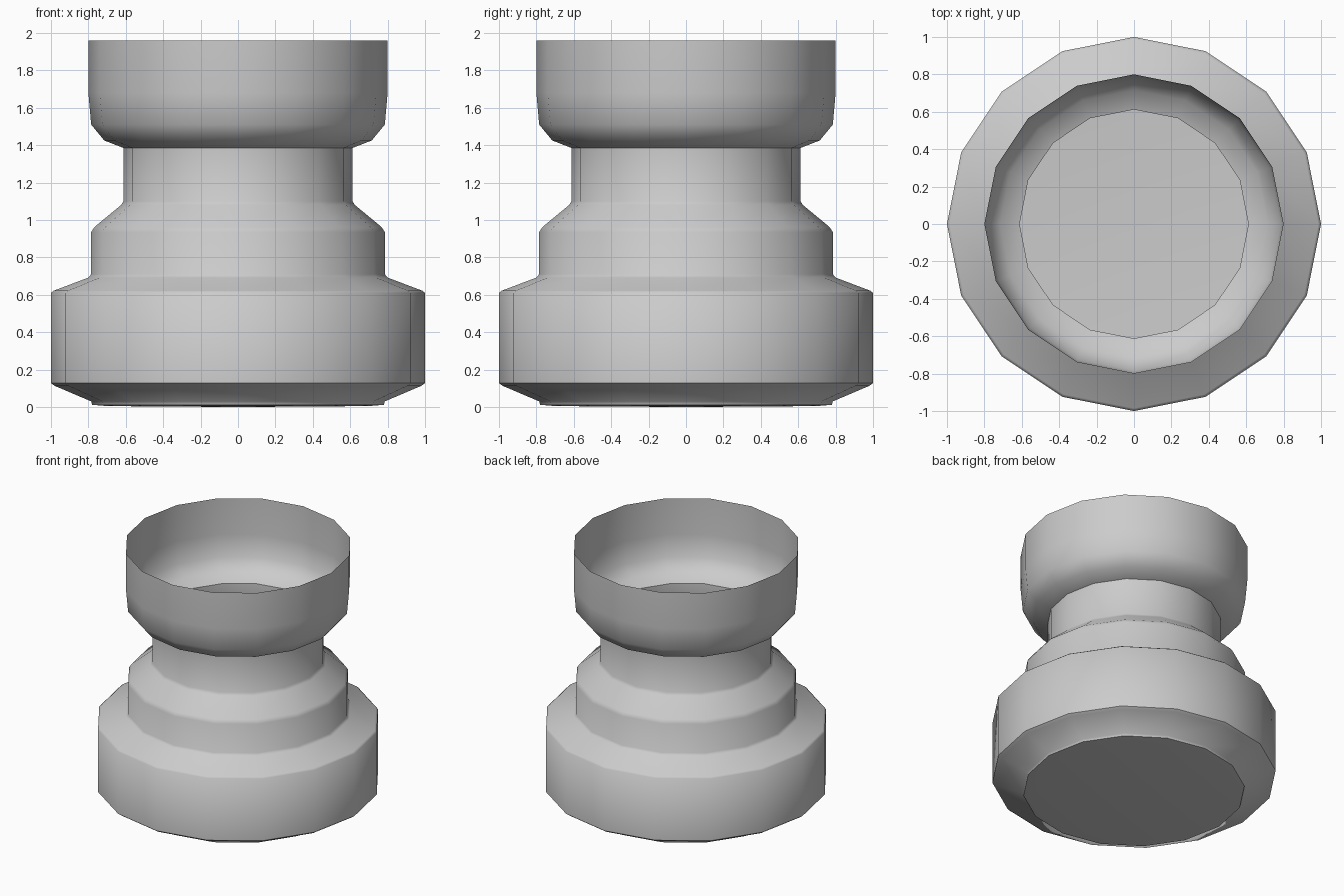
import bpy, bmesh, math

if "Cube" in bpy.data.objects:
    bpy.data.objects.remove(bpy.data.objects["Cube"])

SIDES = 16


def lathe(name, profile):
    """Revolve (radius, z) points round the z axis; a zero radius makes a pole."""
    bm = bmesh.new()
    rings = []
    for r, z in profile:
        if r == 0:
            rings.append([bm.verts.new((0, 0, z))] * SIDES)
        else:
            rings.append([bm.verts.new((r * math.cos(2 * math.pi * i / SIDES),
                                        r * math.sin(2 * math.pi * i / SIDES), z))
                          for i in range(SIDES)])
    for lo, hi in zip(rings, rings[1:]):
        for i in range(SIDES):
            j = (i + 1) % SIDES
            loop = list(dict.fromkeys([lo[i], lo[j], hi[j], hi[i]]))
            bm.faces.new(loop)
    mesh = bpy.data.meshes.new(name)
    bm.to_mesh(mesh)
    bm.free()
    obj = bpy.data.objects.new(name, mesh)
    bpy.context.collection.objects.link(obj)
    bpy.context.view_layer.objects.active = obj
    obj.select_set(True)
    bpy.ops.object.shade_smooth_by_angle(angle=math.radians(52))
    obj.select_set(False)
    return obj


# Thin open shell: closed foot, wide base, stepped shoulder, neck, open cup
lathe("pedestal_cup", [
    (0, 0.0), (0.7, 0.005), (0.78, 0.012),             # underside
    (0.785, 0.03), (0.98, 0.113), (1.0, 0.128),        # lower chamfer
    (1.0, 0.61), (0.985, 0.622),                       # base wall
    (0.80, 0.692), (0.785, 0.71),                      # upper chamfer
    (0.785, 0.935), (0.768, 0.962),                    # middle tier
    (0.625, 1.08), (0.612, 1.10),                      # shoulder
    (0.612, 1.385), (0.715, 1.425),                    # neck
    (0.785, 1.51), (0.80, 1.68), (0.80, 1.96),         # cup
])
